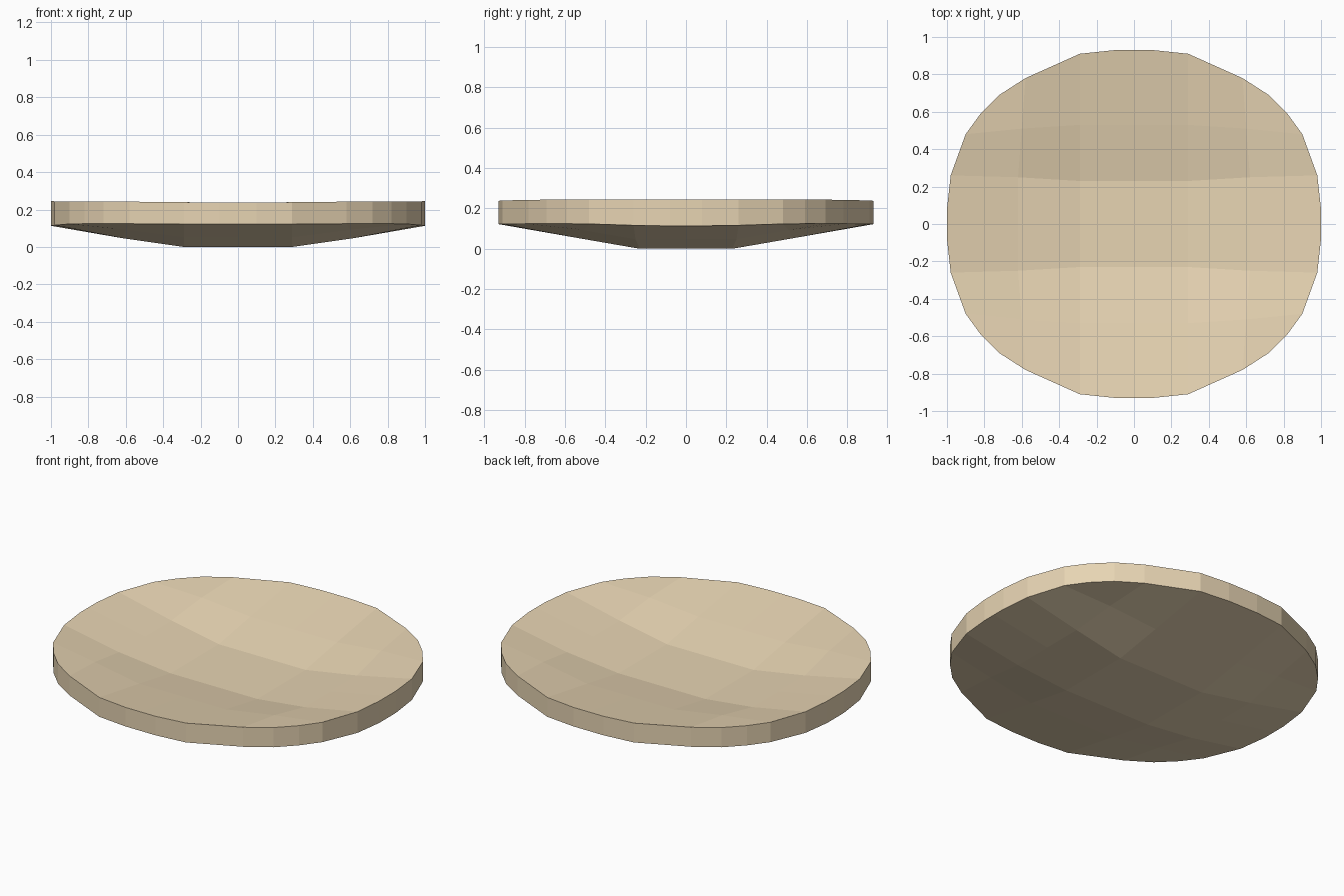
import bpy, bmesh

if "Cube" in bpy.data.objects:
    bpy.data.objects.remove(bpy.data.objects["Cube"])

# One quadrant of the underside: interior grid rows running out to the rim (x, y, z, thickness)
T = 0.125
points = [
    (0, 0, 0, T), (.29, 0, 0, T), (.62, 0, .047, T), (1, 0, .113, .132),
    (0, .23, 0, T), (.29, .23, 0, T), (.62, .25, .047, T), (.98, .26, .116, .128),
    (0, .53, .052, T), (.29, .53, .052, T), (.60, .51, .092, T), (.90, .48, .123, .12),
    (0, .93, .122, .115), (.29, .91, .122, .117), (.58, .78, .124, .118),
    # extra rim points that round the outline
    (.10, .93, .122, .115), (.72, .69, .124, .119), (.82, .59, .124, .119), (1, .08, .113, .132),
]
cells = [
    (0, 1, 5, 4), (1, 2, 6, 5), (2, 3, 18, 7, 6),
    (4, 5, 9, 8), (5, 6, 10, 9), (6, 7, 11, 10),
    (8, 9, 13, 15, 12), (9, 10, 14, 13), (10, 11, 17, 16, 14),
]
rim = [3, 18, 7, 11, 17, 16, 14, 13, 15, 12]

bm = bmesh.new()
low = [bm.verts.new((x, y, z)) for x, y, z, t in points]
high = [bm.verts.new((x, y, z + t)) for x, y, z, t in points]
for c in cells:
    bm.faces.new([high[i] for i in c])
    bm.faces.new([low[i] for i in reversed(c)])
for a, b in zip(rim, rim[1:]):
    bm.faces.new((low[a], low[b], high[b], high[a]))

# Mirror the quadrant across both axes
for axis in (0, 1):
    copy = bmesh.ops.duplicate(bm, geom=bm.verts[:] + bm.edges[:] + bm.faces[:])["geom"]
    for v in copy:
        if isinstance(v, bmesh.types.BMVert):
            v.co[axis] *= -1
    faces = [f for f in copy if isinstance(f, bmesh.types.BMFace)]
    bmesh.ops.reverse_faces(bm, faces=faces)
    bmesh.ops.remove_doubles(bm, verts=bm.verts[:], dist=0.0005)
bmesh.ops.recalc_face_normals(bm, faces=bm.faces[:])

mesh = bpy.data.meshes.new("shallow_dish")
bm.to_mesh(mesh)
bm.free()
dish = bpy.data.objects.new("shallow_dish", mesh)
bpy.context.collection.objects.link(dish)

# Pale tan colour
mat = bpy.data.materials.new("tan")
mat.diffuse_color = (0.80, 0.66, 0.45, 1)
mat.use_nodes = True
mat.node_tree.nodes["Principled BSDF"].inputs["Base Color"].default_value = mat.diffuse_color
mesh.materials.append(mat)
